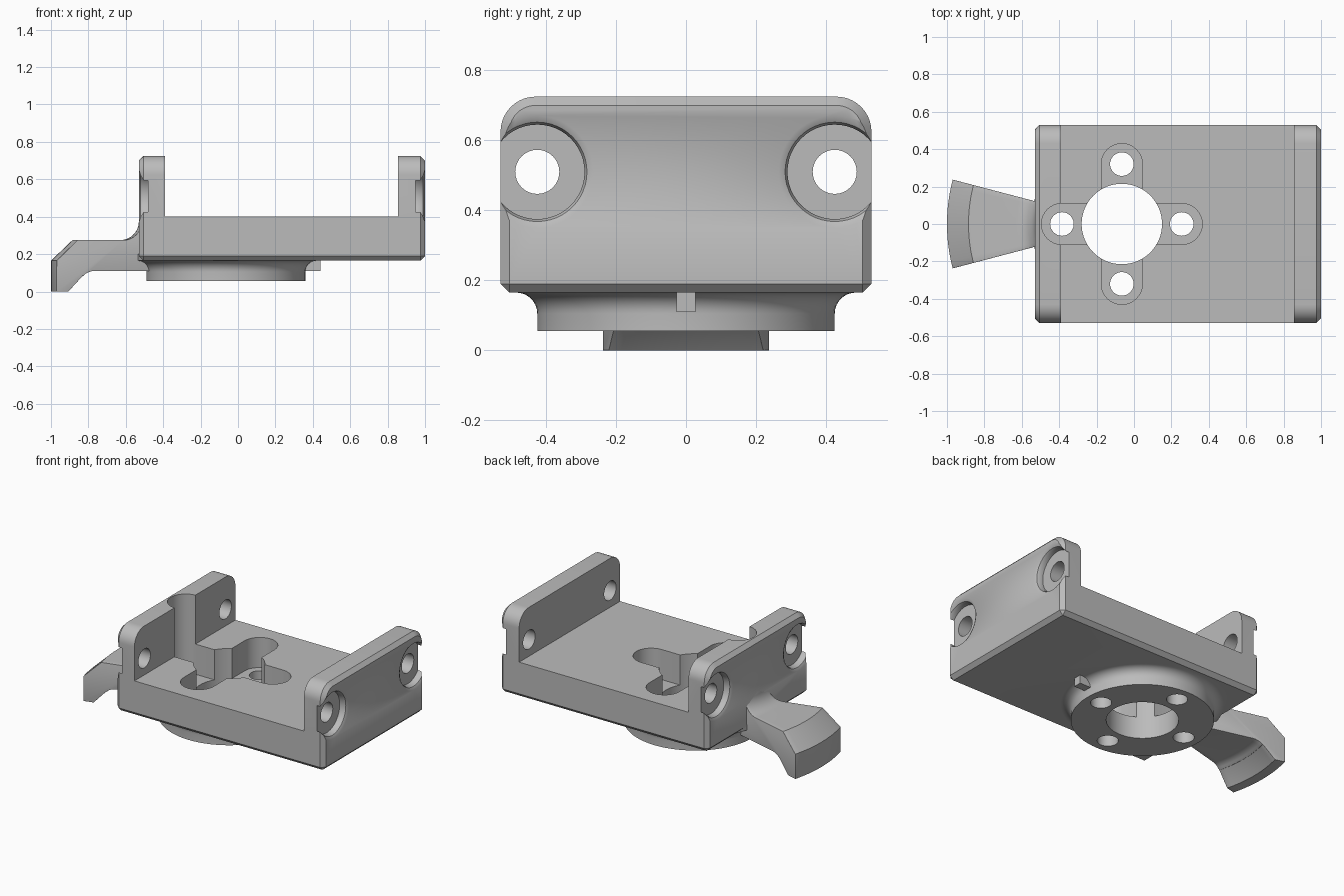
import bpy, bmesh
from math import radians, cos, sin, pi
from mathutils import Matrix, Vector

default = bpy.data.objects.get("Cube")
if default:
    bpy.data.objects.remove(default, do_unlink=True)

gray = bpy.data.materials.new("plain_gray")
gray.use_nodes = True
gray.diffuse_color = (0.5, 0.5, 0.5, 1)
gray.node_tree.nodes["Principled BSDF"].inputs["Base Color"].default_value = gray.diffuse_color

HUB = Vector((-0.065, 0, 0))      # rotation axis of hub and lever
X0, X1, HALF_Y = -0.53, 1.0, 0.53


def finish(bm, name):
    bmesh.ops.remove_doubles(bm, verts=bm.verts, dist=1e-5)
    bmesh.ops.recalc_face_normals(bm, faces=bm.faces)
    mesh = bpy.data.meshes.new(name)
    bm.to_mesh(mesh)
    bm.free()
    mesh.materials.append(gray)
    ob = bpy.data.objects.new(name, mesh)
    bpy.context.collection.objects.link(ob)
    return ob


def prism(name, points, move):
    """Extrude a closed 3D outline."""
    bm = bmesh.new()
    face = bm.faces.new([bm.verts.new(p) for p in points])
    out = bmesh.ops.extrude_face_region(bm, geom=[face])
    verts = [g for g in out["geom"] if isinstance(g, bmesh.types.BMVert)]
    bmesh.ops.translate(bm, verts=verts, vec=move)
    return finish(bm, name)


def lathe(name, profile, matrix, steps=64):
    """Solid of revolution about local z from (radius, z) pairs."""
    bm = bmesh.new()
    rings = [[bm.verts.new((r * cos(2 * pi * i / steps), r * sin(2 * pi * i / steps), z))
              for i in range(steps)] for r, z in profile]
    for a, b in zip(rings, rings[1:]):
        for i in range(steps):
            j = (i + 1) % steps
            bm.faces.new((a[i], a[j], b[j], b[i]))
    bm.faces.new(rings[0])
    bm.faces.new(rings[-1])
    bm.transform(matrix)
    return finish(bm, name)


def box(name, lo, hi):
    x, y, z = lo
    pts = [(x, y, z), (hi[0], y, z), (hi[0], hi[1], z), (x, hi[1], z)]
    return prism(name, pts, (0, 0, hi[2] - z))


def arc(cx, cy, r, start, end, steps):
    angles = [radians(start + (end - start) * i / steps) for i in range(steps + 1)]
    return [(cx + r * cos(a), cy + r * sin(a)) for a in angles]


def apply_all(ob):
    bpy.ops.object.select_all(action="DESELECT")
    bpy.context.view_layer.objects.active = ob
    ob.select_set(True)
    for mod in list(ob.modifiers):
        bpy.ops.object.modifier_apply(modifier=mod.name)


def bevel(ob, width, segments, angle):
    mod = ob.modifiers.new("edge", "BEVEL")
    mod.width, mod.segments, mod.angle_limit = width, segments, radians(angle)
    apply_all(ob)


def combine(ob, tool, operation="DIFFERENCE"):
    tool.hide_render = True
    mod = ob.modifiers.new("cut", "BOOLEAN")
    mod.object, mod.operation, mod.solver = tool, operation, "EXACT"
    apply_all(ob)
    bpy.data.objects.remove(tool, do_unlink=True)


def smooth(ob):
    apply_all(ob)
    bpy.ops.object.shade_smooth_by_angle(angle=radians(30))


# Body block with rounded upper corners and chamfered outer edges
top = arc(0.43, 0.625, 0.1, 0, 90, 10) + arc(-0.43, 0.625, 0.1, 90, 180, 10)
outline = [(-HALF_Y, 0.165), (HALF_Y, 0.165)] + top
body = prism("cradle_body", [(X0, y, z) for y, z in outline], (X1 - X0, 0, 0))
bevel(body, 0.025, 1, 50)

# Open channel between the two end walls
combine(body, box("channel_cutter", (-0.39, -1, 0.4), (0.855, 1, 1)))

# Round hub with a flared top
flare = arc(0.485, 0.105, 0.06, 180, 90, 8)
hub_profile = [(0.425, 0.055)] + flare + [(0.485, 0.2)]
combine(body, lathe("hub", hub_profile, Matrix.Translation(HUB), 96), "UNION")

# Centre bore, crossed slots and screw holes
combine(body, lathe("bore_cutter", [(0.215, -1), (0.215, 2)], Matrix.Translation(HUB)))
stadium = arc(0.32, 0, 0.11, -90, 90, 16) + arc(-0.32, 0, 0.11, 90, 270, 16)
combine(body, prism("slot_x", [(HUB.x + u, v, 0.2) for u, v in stadium], (0, 0, 1)))
combine(body, prism("slot_y", [(HUB.x + v, u, 0.2) for u, v in stadium], (0, 0, 1)))
for dx, dy in ((1, 0), (-1, 0), (0, 1), (0, -1)):
    spot = Matrix.Translation(HUB + Vector((dx, dy, 0)) * 0.32)
    combine(body, lathe("screw_cutter", [(0.063, -1), (0.063, 0.3)], spot, 32))

# Bolt holes and flared recesses on the outer wall faces
for side in (-1, 1):
    y = side * 0.425
    along_x = Matrix.Rotation(pi / 2, 4, "Y")
    combine(body, lathe("bolt_cutter", [(0.063, -2), (0.063, 2)],
                        Matrix.Translation((0, y, 0.51)) @ along_x, 32))
    recess = [(0.135, -0.05), (0.135, -0.025), (0.142, -0.01), (0.16, 0), (0.16, 0.1)]
    for x, turn in ((X1, 1), (X0, -1)):
        place = Matrix.Translation((x, y, 0.51)) @ Matrix.Rotation(turn * pi / 2, 4, "Y")
        combine(body, lathe("recess_cutter", recess, place, 48))
smooth(body)

# Lever: a side profile swept around the hub axis
upper = arc(0.565, 0.375, 0.1, 180, 270, 8)
lever_profile = ([(0.42, 0.11), (0.45, 0.17), (0.45, 0.375)] + upper
                 + [(0.82, 0.275), (0.935, 0.165), (0.935, 0.0), (0.87, 0.0), (0.79, 0.085)]
                 + arc(0.725, 0.02, 0.09, 45, 90, 4))
sweep, steps = radians(14.7), 12
bm = bmesh.new()
slices = []
for i in range(steps + 1):
    a = pi - sweep + 2 * sweep * i / steps
    slices.append([bm.verts.new((HUB.x + r * cos(a), r * sin(a), z)) for r, z in lever_profile])
for a, b in zip(slices, slices[1:]):
    for i in range(len(lever_profile)):
        j = (i + 1) % len(lever_profile)
        bm.faces.new((a[i], a[j], b[j], b[i]))
bm.faces.new(slices[0])
bm.faces.new(slices[-1])
lever = finish(bm, "lever")
bevel(lever, 0.02, 3, 50)
smooth(lever)

# Small index tab under the body
box("index_tab", (0.36, -0.027, 0.11), (0.44, 0.027, 0.18))
